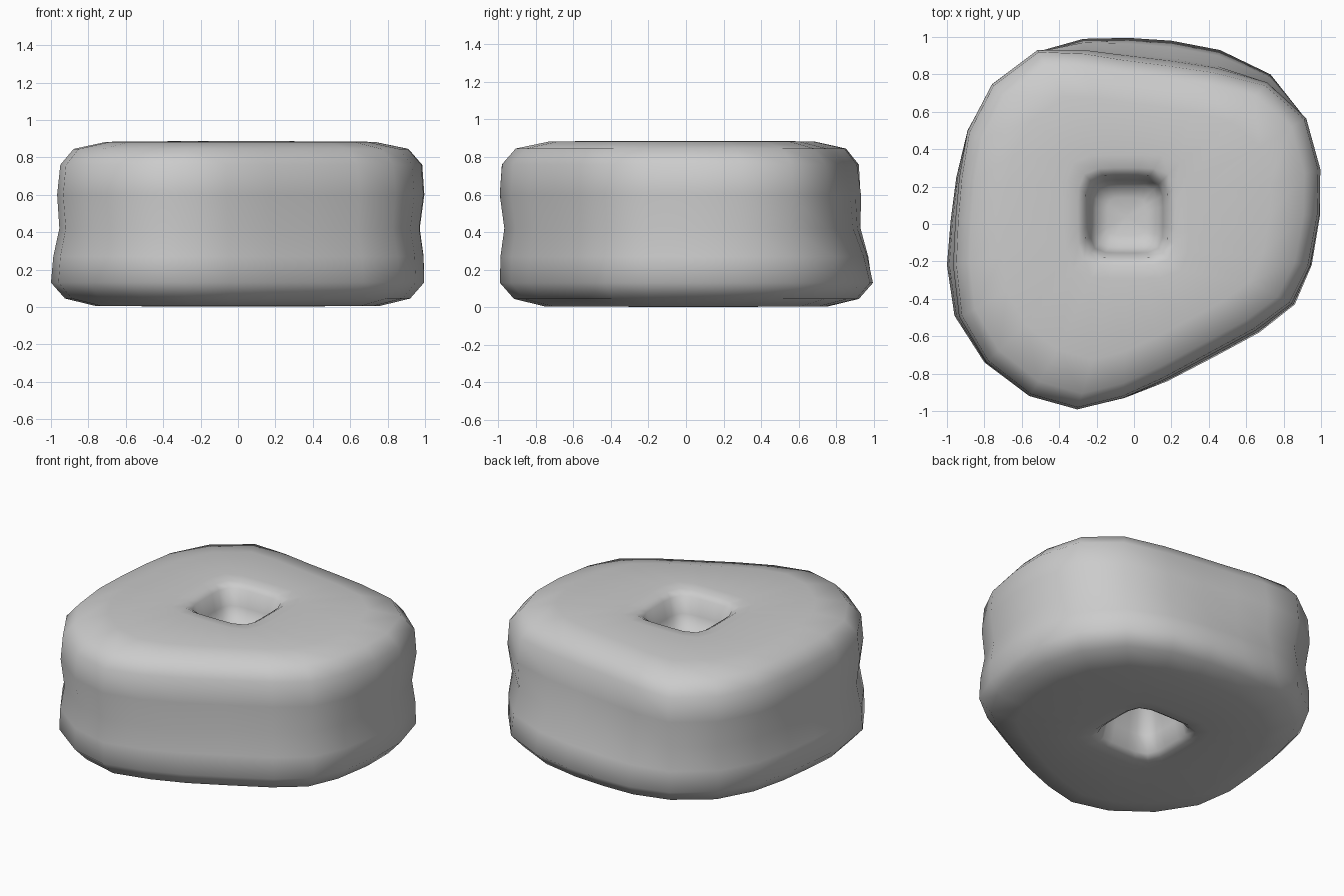
import bpy, bmesh
from math import cos, sin, radians

if "Cube" in bpy.data.objects:
    bpy.data.objects.remove(bpy.data.objects["Cube"])

# Outlines of the lower and upper halves, clockwise from the back
LOW = [(-.27, .99), (-.03, .995), (.2, .98), (.46, .93), (.73, .8), (.92, .56),
       (.995, .29), (.995, .05), (.95, -.22), (.86, -.43), (.67, -.58), (.43, -.71),
       (.18, -.84), (-.05, -.93), (-.3, -.99), (-.56, -.92), (-.8, -.74), (-.96, -.49),
       (-1, -.22), (-.98, .02), (-.95, .25), (-.89, .5), (-.76, .74), (-.52, .92)]
HIGH = [(-.27, .91), (-.05, .875), (.18, .845), (.42, .81), (.7, .74), (.91, .56),
        (.985, .29), (.98, .05), (.93, -.22), (.83, -.42), (.64, -.56), (.4, -.69),
        (.16, -.82), (-.06, -.92), (-.3, -.98), (-.55, -.91), (-.78, -.73), (-.92, -.49),
        (-.95, -.22), (-.94, .02), (-.92, .25), (-.88, .49), (-.75, .74), (-.51, .92)]
N = len(LOW)
CX, CY = -.04, .04      # pocket centre


def side_ring(z, blend, scale):
    return [((a[0] + (b[0] - a[0]) * blend) * scale,
             (a[1] + (b[1] - a[1]) * blend) * scale, z) for a, b in zip(LOW, HIGH)]


def pocket_ring(z, half, power=5):
    pts = []
    for i in range(N):
        t = radians(105 - 15 * i)
        c, s = cos(t), sin(t)
        r = half / (abs(c) ** power + abs(s) ** power) ** (1 / power)
        pts.append((CX + r * c, CY + r * s, z))
    return pts


# Bottom pocket, rounded wall with waist, top pocket
rings = [pocket_ring(z, h) for z, h in
         [(.37, .1), (.31, .17), (.14, .2), (.03, .225), (.007, .26), (.003, .33)]]
rings += [side_ring(*r) for r in
          [(.005, 0, .76), (.045, 0, .925), (.13, 0, 1), (.27, .25, 1.0),
           (.42, .55, .982), (.6, .85, 1.01), (.76, 1, 1), (.845, 1, .925), (.883, 1, .74)]]
rings += [pocket_ring(z, h) for z, h in
          [(.886, .33), (.88, .26), (.855, .22), (.75, .195), (.68, .165), (.655, .1)]]

bm = bmesh.new()
loops = [[bm.verts.new(p) for p in ring] for ring in rings]
for a, b in zip(loops, loops[1:]):
    for i in range(N):
        j = (i + 1) % N
        bm.faces.new((a[i], a[j], b[j], b[i]))
# Pocket floors
for loop, z in ((loops[0], .38), (loops[-1], .65)):
    c = bm.verts.new((CX, CY, z))
    for i in range(N):
        bm.faces.new((loop[i], loop[(i + 1) % N], c))
bmesh.ops.recalc_face_normals(bm, faces=bm.faces)
for f in bm.faces:
    f.smooth = True
mesh = bpy.data.meshes.new("rounded_block")
bm.to_mesh(mesh)
bm.free()
bpy.context.collection.objects.link(bpy.data.objects.new("rounded_block", mesh))
